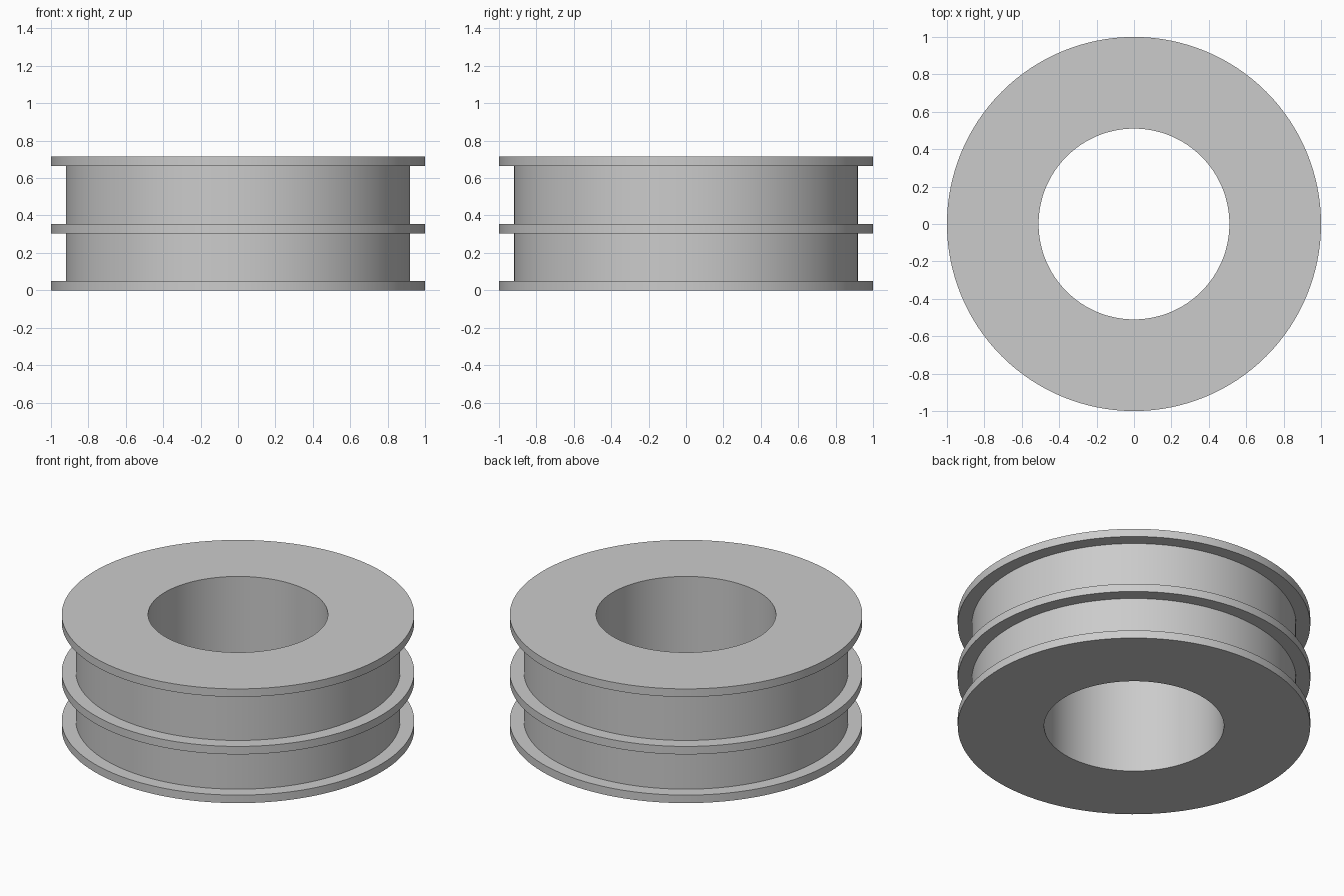
import bpy
import bmesh
import math

SEGMENTS = 128
BORE, DRUM, RIM = 0.51, 0.92, 1.0
FLANGE = 0.05
FLANGE_BASES = (0, 0.305, 0.665)

cube = bpy.data.objects.get("Cube")
if cube:
    bpy.data.objects.remove(cube, do_unlink=True)

# Single plain grey
grey = bpy.data.materials.new("plain_grey")
grey.use_nodes = True
colour = (0.6, 0.6, 0.6, 1)
grey.diffuse_color = colour
grey.node_tree.nodes["Principled BSDF"].inputs["Base Color"].default_value = colour

# Closed half section: bore, then drum stepping out to each flange
profile = [(BORE, 0)]
for base in FLANGE_BASES:
    top = base + FLANGE
    if base > 0:
        profile.append((DRUM, base))
    profile += [(RIM, base), (RIM, top)]
    if base < FLANGE_BASES[-1]:
        profile.append((DRUM, top))
profile.append((BORE, FLANGE_BASES[-1] + FLANGE))

# Revolve the section around the vertical axis
bm = bmesh.new()
rings = []
for i in range(SEGMENTS):
    a = math.tau * i / SEGMENTS
    rings.append([bm.verts.new((r * math.cos(a), r * math.sin(a), z)) for r, z in profile])
for i, ring in enumerate(rings):
    following = rings[(i + 1) % SEGMENTS]
    for j in range(len(profile)):
        k = (j + 1) % len(profile)
        bm.faces.new((ring[j], following[j], following[k], ring[k]))
bmesh.ops.recalc_face_normals(bm, faces=bm.faces)

mesh = bpy.data.meshes.new("flanged_spool")
bm.to_mesh(mesh)
bm.free()
mesh.materials.append(grey)
spool = bpy.data.objects.new("flanged_spool", mesh)
bpy.context.collection.objects.link(spool)

# Smooth round walls with crisp rims
bpy.ops.object.select_all(action="DESELECT")
spool.select_set(True)
bpy.context.view_layer.objects.active = spool
bpy.ops.object.shade_smooth_by_angle(angle=math.radians(30))
